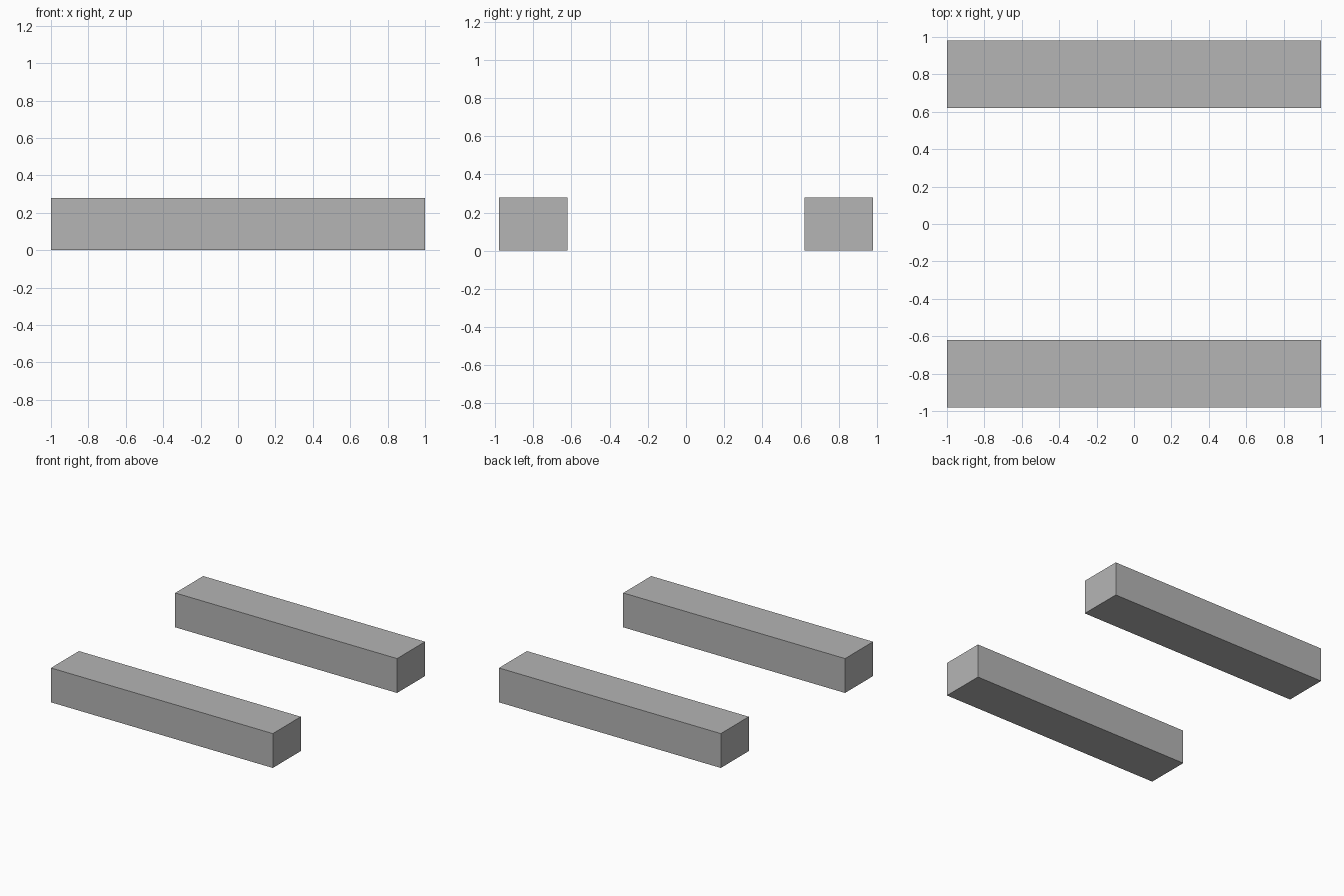
import bpy

if "Cube" in bpy.data.objects:
    bpy.data.objects.remove(bpy.data.objects["Cube"])

LENGTH, WIDTH, HEIGHT = 2.0, 0.36, 0.28
OFFSET = 0.80  # distance of each beam's centre line from y = 0

# Dark grey shared by both beams
grey = bpy.data.materials.new("dark_grey")
grey.diffuse_color = (0.46, 0.46, 0.46, 1)
grey.use_nodes = True
grey.node_tree.nodes["Principled BSDF"].inputs["Base Color"].default_value = grey.diffuse_color


def add_beam(name, y):
    bpy.ops.mesh.primitive_cube_add(size=1, location=(0, y, HEIGHT / 2))
    beam = bpy.context.object
    beam.name = name
    beam.scale = (LENGTH, WIDTH, HEIGHT)
    bpy.ops.object.transform_apply(location=False, rotation=False, scale=True)
    beam.data.materials.append(grey)
    return beam


# Two parallel rectangular beams, front and back
for name, side in (("front_beam", -1), ("back_beam", 1)):
    add_beam(name, side * OFFSET)
